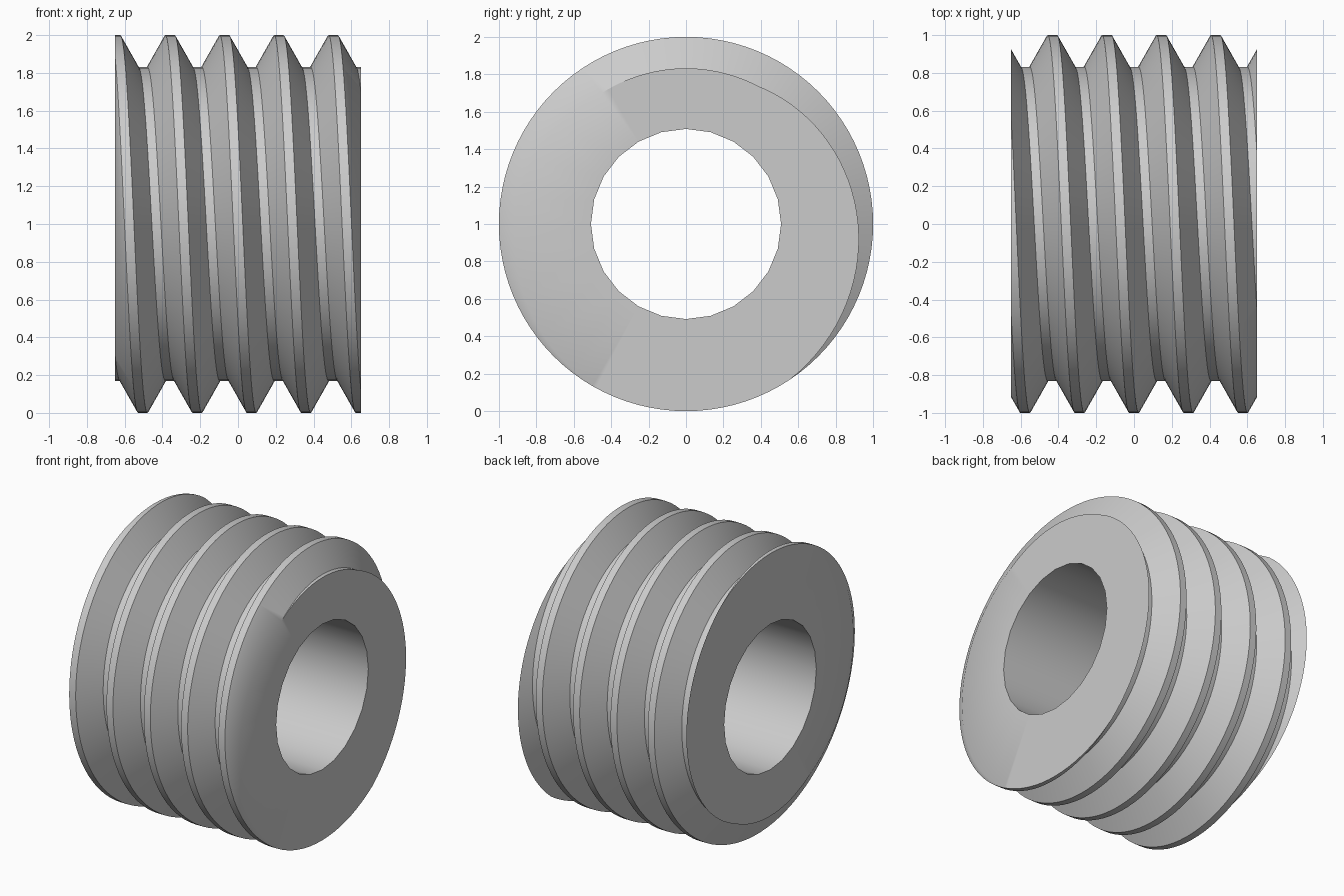
import bpy, bmesh
from math import sin, cos, tau, radians
from mathutils import Vector

cube = bpy.data.objects.get("Cube")
if cube:
    bpy.data.objects.remove(cube, do_unlink=True)

HALF = 0.65          # half length along x
PITCH = 0.288        # advance per turn
ROOT, TIP, BORE = 0.832, 1.0, 0.508
SEG, TURNS = 96, 7
BORE_SEG = 24
START = -0.36 - 2 * PITCH

# Thread section: flank foot, crest, flank foot, root reaching the next turn
SECTION = [(-0.12, ROOT), (-0.025, TIP), (0.025, TIP), (0.12, ROOT), (PITCH - 0.12, ROOT)]


def ring_point(x, r, angle):
    return Vector((x, -r * sin(angle), 1 + r * cos(angle)))


def skin(bm, rows):
    """Join neighbouring rows of vertices with quads."""
    for a, b in zip(rows, rows[1:]):
        for i in range(len(a) - 1):
            bm.faces.new((a[i], a[i + 1], b[i + 1], b[i]))


bm = bmesh.new()

# Helical thread, swept longer than needed, welded turn to turn
rows = []
for i in range(SEG * TURNS + 1):
    x0 = START + PITCH * i / SEG
    rows.append([bm.verts.new(ring_point(x0 + dx, r, tau * i / SEG)) for dx, r in SECTION])
skin(bm, rows)
bmesh.ops.remove_doubles(bm, verts=bm.verts[:], dist=0.0005)

# Trim both ends flat
for side in (-1, 1):
    bmesh.ops.bisect_plane(bm, geom=bm.verts[:] + bm.edges[:] + bm.faces[:], dist=1e-5,
                           plane_co=(side * HALF, 0, 1), plane_no=(side, 0, 0),
                           clear_outer=True)

# Bore wall
rows = [[bm.verts.new(ring_point(x, BORE, tau * i / BORE_SEG)) for i in range(BORE_SEG)]
        for x in (-HALF, HALF)]
skin(bm, [row + row[:1] for row in rows])

# Annular end faces
for side in (-1, 1):
    rim = [e for e in bm.edges if e.is_boundary
           and all(abs(v.co.x - side * HALF) < 1e-4 for v in e.verts)]
    bmesh.ops.triangle_fill(bm, edges=rim, use_beauty=True, normal=(side, 0, 0))

bmesh.ops.recalc_face_normals(bm, faces=bm.faces[:])
mesh = bpy.data.meshes.new("worm_screw")
bm.to_mesh(mesh)
bm.free()

# Plain grey material
grey = bpy.data.materials.new("grey_metal")
grey.use_nodes = True
colour = (0.6, 0.6, 0.6, 1)
grey.diffuse_color = colour
grey.node_tree.nodes["Principled BSDF"].inputs["Base Color"].default_value = colour
mesh.materials.append(grey)

worm = bpy.data.objects.new("worm_screw", mesh)
bpy.context.collection.objects.link(worm)
bpy.ops.object.select_all(action='DESELECT')
worm.select_set(True)
bpy.context.view_layer.objects.active = worm
bpy.ops.object.shade_smooth_by_angle(angle=radians(30))
